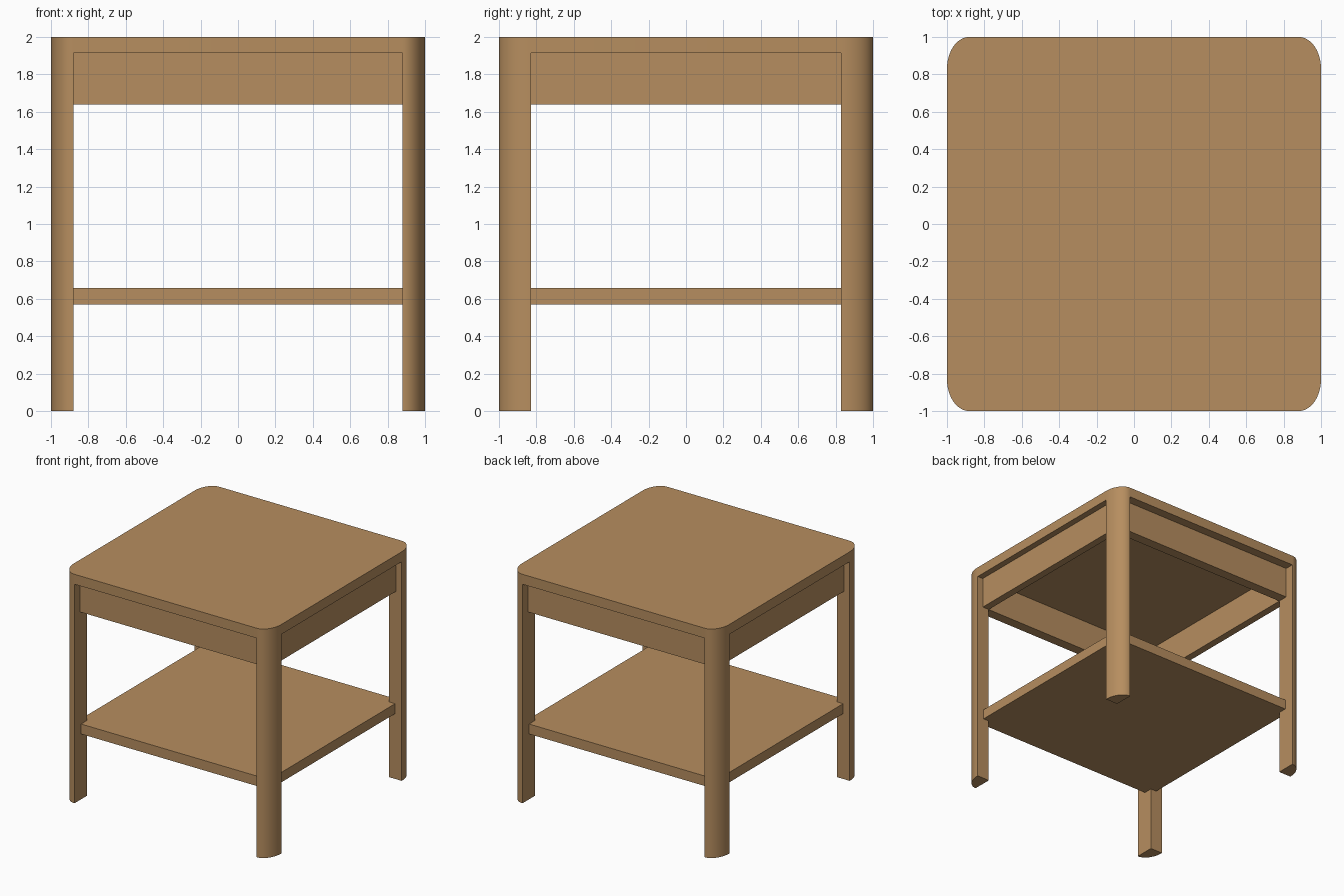
import bpy, bmesh, math

if "Cube" in bpy.data.objects:
    bpy.data.objects.remove(bpy.data.objects["Cube"])

IX, IY = 0.88, 0.83          # inner faces of the legs
TOP_Z = 1.913                # underside of the table top

wood = bpy.data.materials.new("light brown wood")
wood.diffuse_color = (0.47, 0.27, 0.115, 1)
wood.use_nodes = True
wood.node_tree.nodes["Principled BSDF"].inputs["Base Color"].default_value = wood.diffuse_color


def prism(name, outline, z0, z1, smooth=False):
    """Extrude a counter-clockwise outline from z0 to z1."""
    bm = bmesh.new()
    face = bm.faces.new([bm.verts.new((x, y, z0)) for x, y in outline])
    geom = bmesh.ops.extrude_face_region(bm, geom=[face])["geom"]
    for v in geom:
        if isinstance(v, bmesh.types.BMVert):
            v.co.z = z1
    bmesh.ops.recalc_face_normals(bm, faces=bm.faces)
    mesh = bpy.data.meshes.new(name)
    bm.to_mesh(mesh)
    bm.free()
    mesh.materials.append(wood)
    obj = bpy.data.objects.new(name, mesh)
    bpy.context.collection.objects.link(obj)
    if smooth:
        bpy.ops.object.select_all(action='DESELECT')
        obj.select_set(True)
        bpy.context.view_layer.objects.active = obj
        bpy.ops.object.shade_smooth_by_angle(angle=math.radians(30))
    return obj


def rect(x0, x1, y0, y1):
    return [(x0, y0), (x1, y0), (x1, y1), (x0, y1)]


def corner_arc(quadrant, n=16):
    """Rounded outer corner, counter-clockwise, for quadrant 0 to 3."""
    pts = []
    for i in range(n + 1):
        a = math.pi / 2 * (quadrant + i / n)
        m = math.pi / 2 * (quadrant + 0.5)
        sx, sy = math.copysign(1, math.cos(m)), math.copysign(1, math.sin(m))
        pts.append((sx * IX + (1 - IX) * math.cos(a), sy * IY + (1 - IY) * math.sin(a)))
    return pts


# table top with rounded corners
prism("table_top", [p for q in range(4) for p in corner_arc(q)], TOP_Z, 2.0, True)

# quarter-round legs
for q, name in enumerate(("back_right", "back_left", "front_left", "front_right")):
    sx, sy = (1, -1, -1, 1)[q], (1, 1, -1, -1)[q]
    prism(name + "_leg", corner_arc(q) + [(sx * IX, sy * IY)], 0, TOP_Z, True)

# aprons set back under the top
AX, AY = 0.945, 0.92
for s, fb, lr in ((-1, "front", "left"), (1, "back", "right")):
    prism(fb + "_apron", rect(-IX, IX, *sorted((s * IY, s * AY))), 1.64, TOP_Z)
    prism(lr + "_apron", rect(*sorted((s * IX, s * AX)), -IY, IY), 1.64, TOP_Z)

# lower shelf, notched around the legs
SX, SY = 0.937, 0.908
prism("lower_shelf", [(-IX, -SY), (IX, -SY), (IX, -IY), (SX, -IY), (SX, IY), (IX, IY),
                      (IX, SY), (-IX, SY), (-IX, IY), (-SX, IY), (-SX, -IY), (-IX, -IY)],
      0.57, 0.657)
